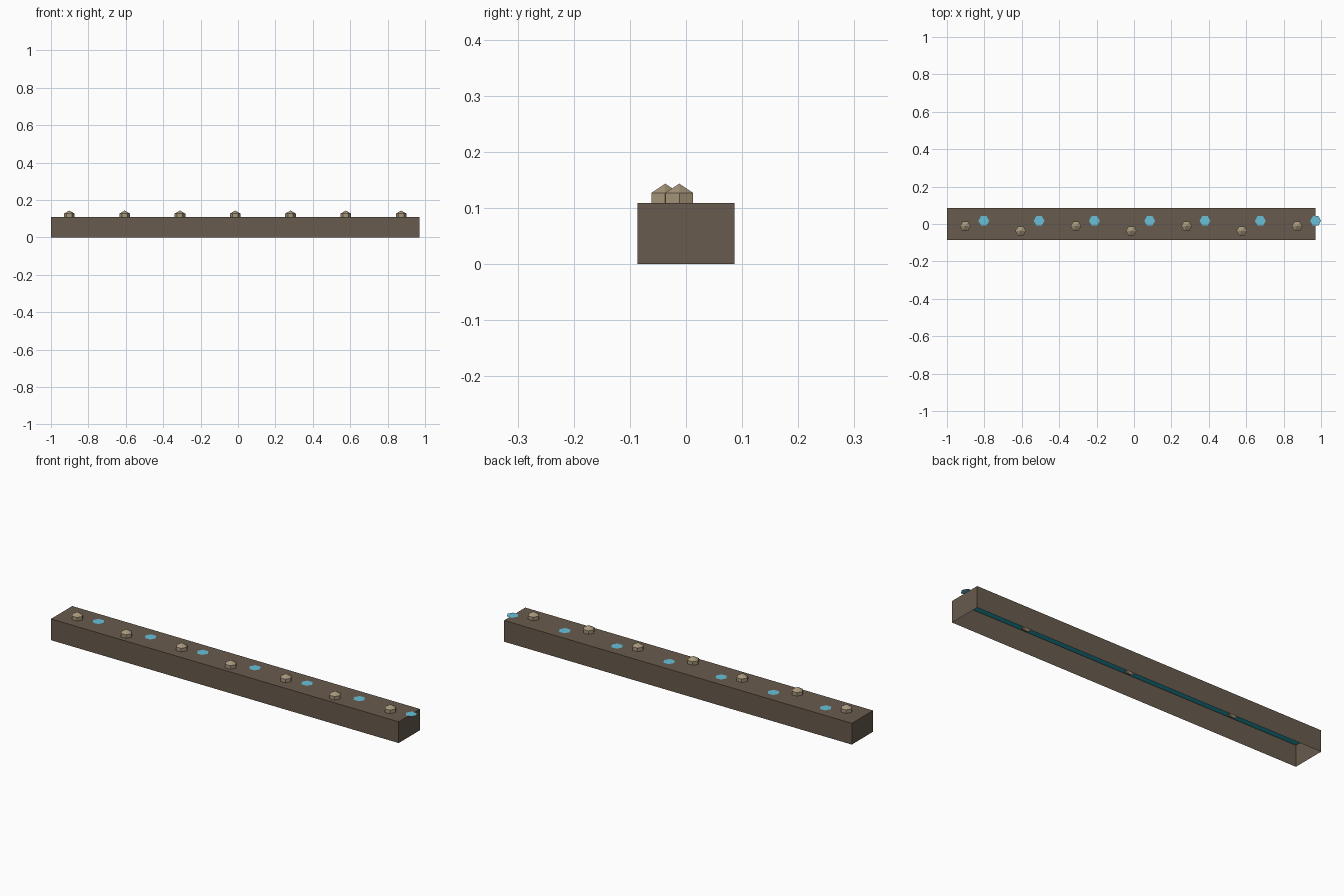
import bpy, bmesh, math
from mathutils import Matrix

cube = bpy.data.objects.get("Cube")
if cube:
    bpy.data.objects.remove(cube, do_unlink=True)


def material(name, rgb):
    mat = bpy.data.materials.new(name)
    mat.use_nodes = True
    mat.diffuse_color = (*rgb, 1)
    mat.node_tree.nodes["Principled BSDF"].inputs["Base Color"].default_value = (*rgb, 1)
    return mat


EARTH = material("earth brown", (0.138, 0.104, 0.075))
STONE = material("sandy stone", (0.39, 0.31, 0.2))
WATER = material("bright teal", (0.015, 0.41, 0.5))
FOAM = material("pale blue", (0.14, 0.53, 0.7))

LEFT, RIGHT = -1.0, 0.971     # bank ends
HALF_Y, TOP = 0.086, 0.109
COUNT, STEP = 7, 0.2957       # repeated stones and foam patches


def finish(name, bm, mat):
    mesh = bpy.data.meshes.new(name)
    bm.to_mesh(mesh)
    bm.free()
    mesh.materials.append(mat)
    obj = bpy.data.objects.new(name, mesh)
    bpy.context.collection.objects.link(obj)


def rectangle(bm, x0, x1, half_y, z):
    return bm.faces.new([bm.verts.new((x, y, z)) for x, y in
                         ((x0, -half_y), (x1, -half_y), (x1, half_y), (x0, half_y))])


# Bank: hollow trough, open underneath
bm = bmesh.new()
top = rectangle(bm, LEFT, RIGHT, HALF_Y, TOP)
walls = bmesh.ops.extrude_edge_only(bm, edges=list(top.edges))
for v in walls["geom"]:
    if isinstance(v, bmesh.types.BMVert):
        v.co.z = 0
bmesh.ops.recalc_face_normals(bm, faces=bm.faces)
if top.normal.z < 0:
    bmesh.ops.reverse_faces(bm, faces=bm.faces)
finish("bank", bm, EARTH)

# Water sheet under the top, leaving a thin brown margin along each wall
bm = bmesh.new()
rectangle(bm, LEFT + 0.004, RIGHT - 0.004, 0.08, TOP - 0.002).normal_flip()
finish("water_sheet", bm, WATER)

for i in range(COUNT):
    # Stones: coarse faceted balls, staggered and half sunk into the bank
    place = Matrix.Translation((-0.902 + i * STEP, -0.012 - 0.025 * (i % 2), 0.1105))
    bm = bmesh.new()
    bmesh.ops.create_uvsphere(bm, u_segments=6, v_segments=3, radius=0.033,
                              matrix=place @ Matrix.Rotation(math.radians(30), 4, "Z"))
    finish(f"stone_{i + 1}", bm, STONE)

    # Foam: six-sided patches lying on the bank, the last overhanging its end
    bm = bmesh.new()
    place = Matrix.Translation((0.971 - i * STEP, 0.017, TOP + 0.0002))
    bmesh.ops.create_circle(bm, cap_ends=True, segments=6, radius=0.029,
                            matrix=place @ Matrix.Rotation(math.radians(30), 4, "Z"))
    finish(f"foam_patch_{i + 1}", bm, FOAM)
